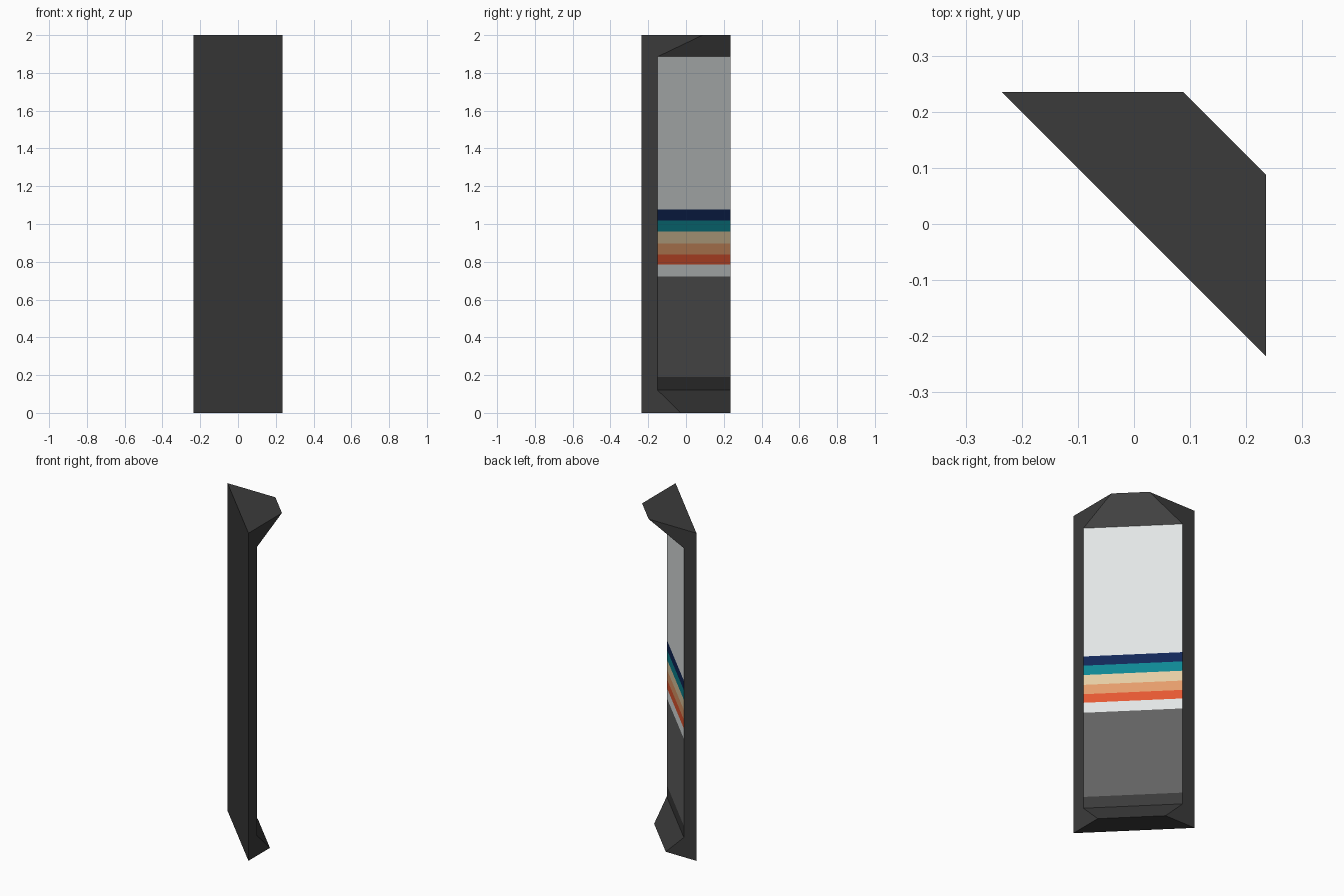
import bpy, bmesh

if "Cube" in bpy.data.objects:
    bpy.data.objects.remove(bpy.data.objects["Cube"])

H = 0.235        # half footprint
SCREEN = -0.15   # setback of the screen edge along the side planes


def srgb(r, g, b):
    lin = lambda c: c / 12.92 if c <= 0.04045 else ((c + 0.055) / 1.055) ** 2.4
    return [lin(c / 255) for c in (r, g, b)] + [1.0]


PALETTE = {
    "charcoal": (59, 59, 59),
    "mid grey": (98, 98, 98),
    "pale grey": (226, 230, 230),
    "red orange": (230, 88, 50),
    "light orange": (229, 157, 108),
    "sand": (229, 205, 164),
    "teal": (14, 136, 148),
    "navy": (17, 38, 88),
}
names = list(PALETTE)

# Cross-sections from bottom to top: height, front edge, colour of the front face above
SECTIONS = [
    (0.0, -0.028, "charcoal"),        # kick-out foot
    (0.12, SCREEN, "charcoal"),       # skirting band
    (0.191, SCREEN, "mid grey"),      # lower panel
    (0.722, SCREEN, "pale grey"),
    (0.785, SCREEN, "red orange"),    # stripes
    (0.839, SCREEN, "light orange"),
    (0.898, SCREEN, "sand"),
    (0.96, SCREEN, "teal"),
    (1.019, SCREEN, "navy"),
    (1.077, SCREEN, "pale grey"),     # upper panel
    (1.886, SCREEN, "mid grey"),      # overhanging header
    (2.0, 0.088, None),
]

bm = bmesh.new()
rings = []
for z, e, _ in SECTIONS:
    rings.append([bm.verts.new(p) for p in
                  ((H, -H, z), (H, e, z), (e, H, z), (-H, H, z))])

# Loft the sections; side 1 is the coloured front, the rest is frame and back
for (_, _, colour), low, high in zip(SECTIONS, rings, rings[1:]):
    for i in range(4):
        j = (i + 1) % 4
        face = bm.faces.new((low[i], low[j], high[j], high[i]))
        face.material_index = names.index(colour) if i == 1 else 0

# Flat bottom and top
bm.faces.new(rings[0][::-1])
bm.faces.new(rings[-1])
bmesh.ops.recalc_face_normals(bm, faces=bm.faces[:])

mesh = bpy.data.meshes.new("wall_panel")
bm.to_mesh(mesh)
bm.free()
for name, rgb in PALETTE.items():
    mat = bpy.data.materials.new(name)
    mat.diffuse_color = srgb(*rgb)
    mat.use_nodes = True
    mat.node_tree.nodes["Principled BSDF"].inputs["Base Color"].default_value = mat.diffuse_color
    mesh.materials.append(mat)
panel = bpy.data.objects.new("wall_panel", mesh)
bpy.context.collection.objects.link(panel)
